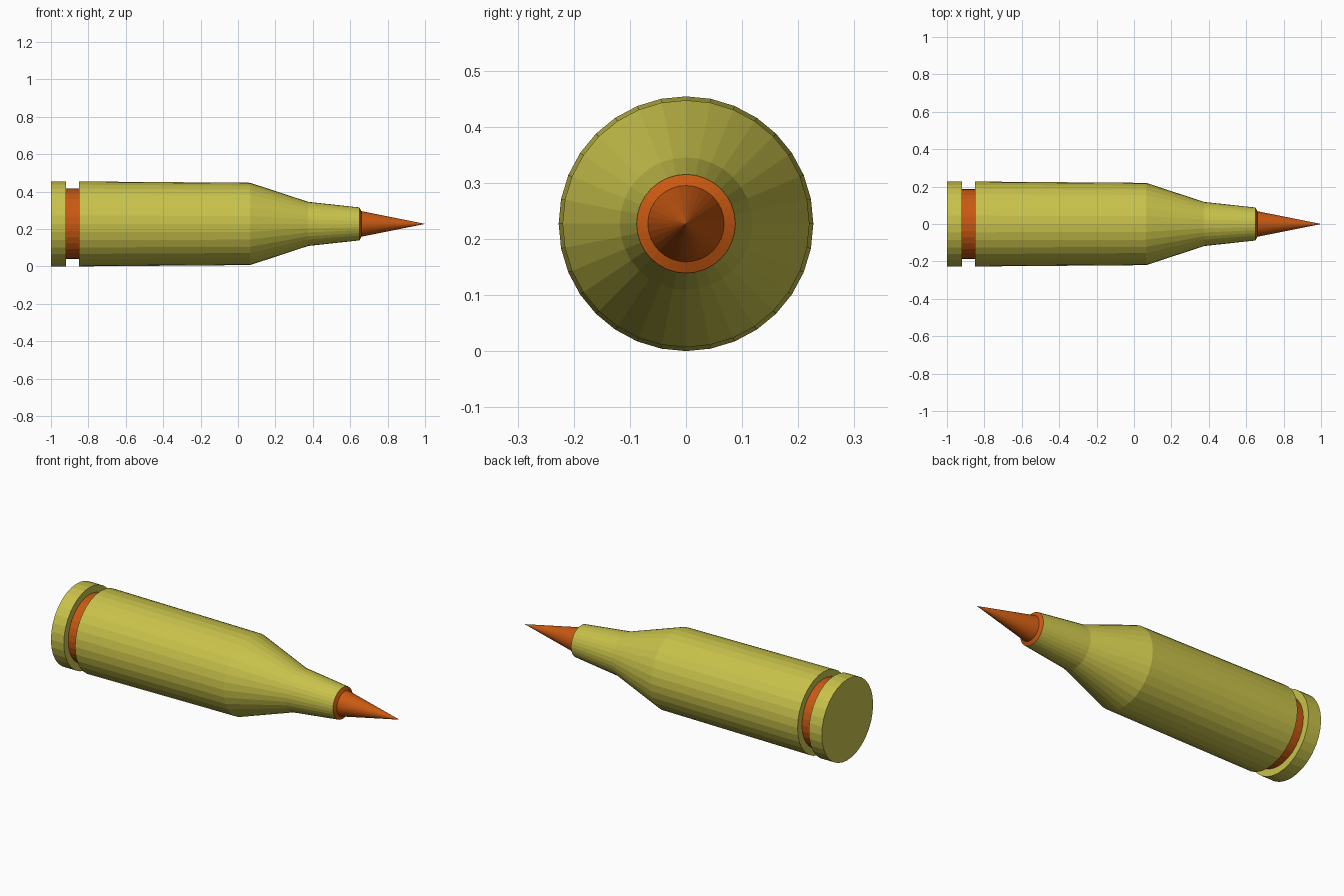
import bpy, bmesh
from math import sin, cos, pi

if "Cube" in bpy.data.objects:
    bpy.data.objects.remove(bpy.data.objects["Cube"])

SIDES = 32
AXIS_Z = 0.227


def material(name, color):
    m = bpy.data.materials.new(name)
    m.diffuse_color = color
    m.use_nodes = True
    m.node_tree.nodes["Principled BSDF"].inputs["Base Color"].default_value = m.diffuse_color
    return m


brass = material("brass", (0.58, 0.54, 0.07, 1))
copper = material("copper", (0.58, 0.10, 0.006, 1))


def lathe(name, profile, mat):
    """Revolve (x, radius) points about the long axis; radius 0 makes a pole."""
    bm = bmesh.new()
    rings = []
    for x, r in profile:
        if r == 0:
            rings.append([bm.verts.new((x, 0, AXIS_Z))] * SIDES)
        else:
            rings.append([bm.verts.new((x, r * sin(2 * pi * i / SIDES),
                                        AXIS_Z + r * cos(2 * pi * i / SIDES)))
                          for i in range(SIDES)])
    for a, b in zip(rings, rings[1:]):
        for i in range(SIDES):
            j = (i + 1) % SIDES
            bm.faces.new(dict.fromkeys((a[i], a[j], b[j], b[i])))
    bmesh.ops.recalc_face_normals(bm, faces=bm.faces)
    # open strips: make normals face away from the axis
    f = max(bm.faces, key=lambda f: abs(f.normal.z) * f.calc_area())
    if f.normal.z * (f.calc_center_median().z - AXIS_Z) < 0:
        bmesh.ops.reverse_faces(bm, faces=bm.faces)
    me = bpy.data.meshes.new(name)
    bm.to_mesh(me)
    bm.free()
    me.materials.append(mat)
    ob = bpy.data.objects.new(name, me)
    bpy.context.collection.objects.link(ob)
    return ob


# Base rim with its flat back and groove wall
lathe("base_rim", [(-1, 0), (-1, 0.227), (-0.92, 0.227), (-0.92, 0.188)], brass)
# Extractor groove
lathe("extractor_groove", [(-0.92, 0.188), (-0.85, 0.188)], copper)
# Case body, shoulder and neck
lathe("case_body", [(-0.85, 0.188), (-0.85, 0.227), (0.065, 0.22),
                    (0.375, 0.118), (0.65, 0.088)], brass)
# Mouth ring and pointed tip
lathe("pointed_tip", [(0.65, 0.088), (0.66, 0.068), (1, 0)], copper)
